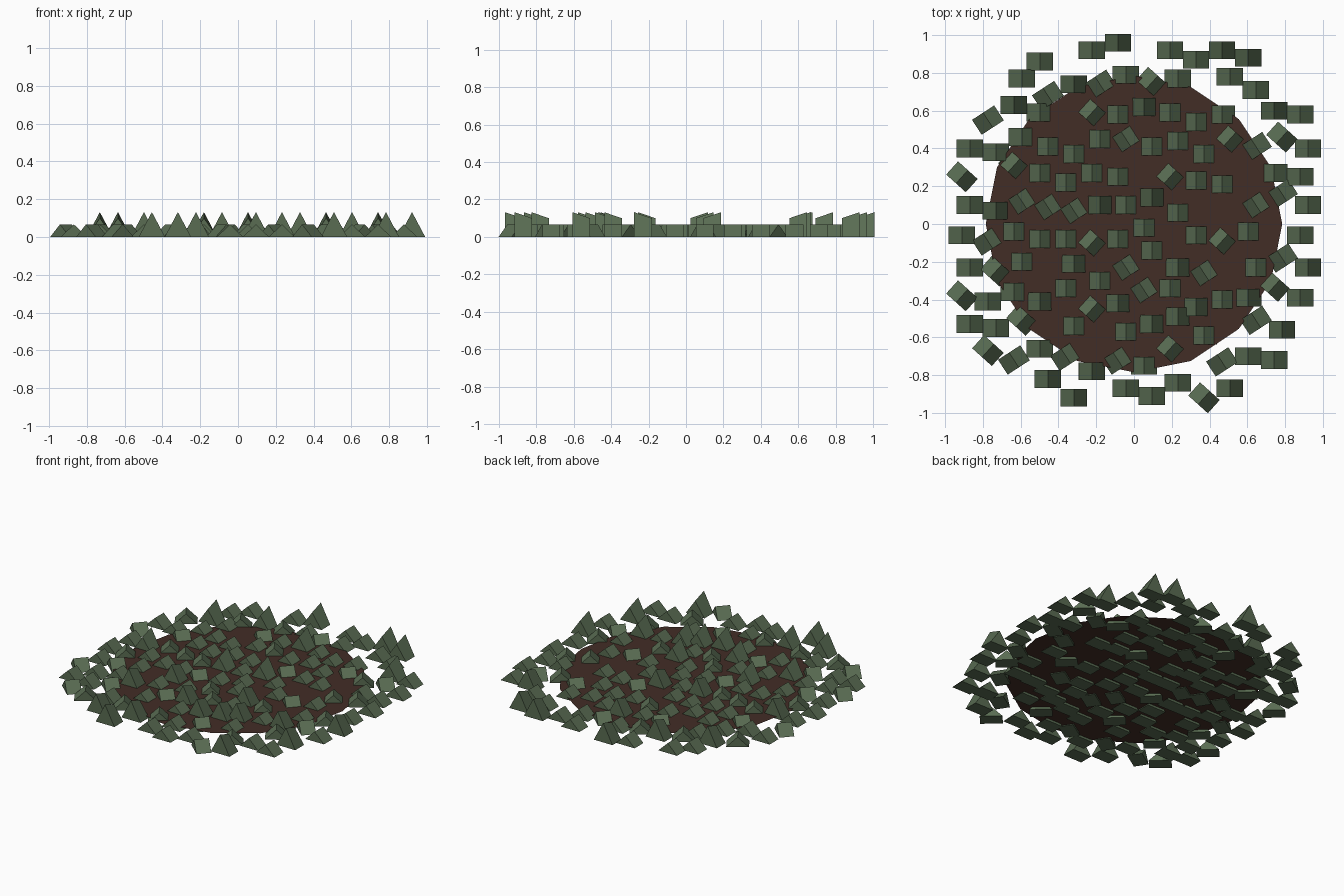
import bpy, bmesh, math
from mathutils import Matrix, Vector

if "Cube" in bpy.data.objects:
    bpy.data.objects.remove(bpy.data.objects["Cube"])


def material(name, rgb):
    m = bpy.data.materials.new(name)
    m.diffuse_color = (*rgb, 1)
    m.use_nodes = True
    m.node_tree.nodes["Principled BSDF"].inputs["Base Color"].default_value = m.diffuse_color
    return m


def finish(name, bm, mat):
    bmesh.ops.recalc_face_normals(bm, faces=bm.faces)
    mesh = bpy.data.meshes.new(name)
    bm.to_mesh(mesh)
    bm.free()
    mesh.materials.append(mat)
    ob = bpy.data.objects.new(name, mesh)
    bpy.context.collection.objects.link(ob)


def tent(bm, x, y, angle, z_front, z_back, w=0.07, d=0.047):
    """Three-sided prism with its ridge along local y."""
    place = Matrix.Translation((x, y, 0)) @ Matrix.Rotation(angle, 4, 'Z')
    ends = []
    for yy, h in ((-d, z_front), (d, z_back)):
        ends.append([bm.verts.new(place @ Vector(p))
                     for p in ((-w, yy, 0), (w, yy, 0), (0, yy, h))])
    a, b = ends
    bm.faces.new(a)
    bm.faces.new(b)
    for i in range(3):
        j = (i + 1) % 3
        bm.faces.new((a[i], a[j], b[j], b[i]))


# Soil disc, just above the underside of the tufts
soil = bmesh.new()
bmesh.ops.create_circle(soil, cap_ends=True, segments=16, radius=0.785,
                        matrix=Matrix.Translation((0, 0, 0.015)))
finish("soil_disc", soil, material("soil", (0.055, 0.026, 0.019)))

# Planting plan, back row to front row: s straight, t tall,
# l turned left, r turned right, dot empty; then y in hundredths
ROWS = [
    ("...s.st.sstt..", [86, 92, 96, 92, 87, 92, 88]),
    ("..sltlsrs.ss..", [77, 68, 74, 74, 79, 75, 77, 78, 71]),
    (".lts.rstsss.ts", [55, 63, 59, 59, 58, 62, 59, 54, 58, 60, 58]),
    ("sssssslsssrlrs", [40, 38, 46, 41, 37, 45, 45, 41, 44, 37, 45, 41, 46, 40]),
    ("r.rssss.rss.ss", [25, 31, 27, 22, 27, 25, 25, 23, 21, 27, 25]),
    ("stllltsts..lls", [10, 7, 12, 9, 7, 10, 10, 14, 6, 10, 16, 10]),
    ("slsssrss.srs.s", [-6, -9, -4, -8, -8, -10, -8, -2, -6, -9, -4, -6]),
    ("srs.tslstl.slt", [-23, -25, -20, -21, -30, -23, -14, -23, -26, -23, -18, -23]),
    ("rsstsrtlststrs", [-38, -41, -36, -41, -34, -45, -42, -35, -34, -44, -40, -39, -33, -39]),
    ("ssr.s.stts.lt.", [-53, -55, -51, -54, -57, -53, -49, -59, -51, -56]),
    (".rlsltlsr.lss.", [-67, -72, -66, -70, -78, -72, -75, -66, -73, -70, -72]),
    ("...tt.sssrt...", [-82, -92, -87, -91, -84, -92, -87]),
]
TURN = {"l": math.radians(33), "r": math.radians(-42)}

# Leaf tufts on a staggered grid
tufts = bmesh.new()
for r, (plan, ys) in enumerate(ROWS):
    ys = iter(ys)
    for c, kind in enumerate(plan):
        if kind == ".":
            continue
        x = -0.89 + 0.1377 * c + (0.021 if r % 2 else -0.021)
        y = next(ys) / 100
        front = back = 0.067
        if kind == "t":
            front, back = (0.10, 0.132) if y > 0 else (0.132, 0.10)
        tent(tufts, x, y, TURN.get(kind, 0), front, back)
finish("leaf_tufts", tufts, material("leaf", (0.10, 0.15, 0.085)))
